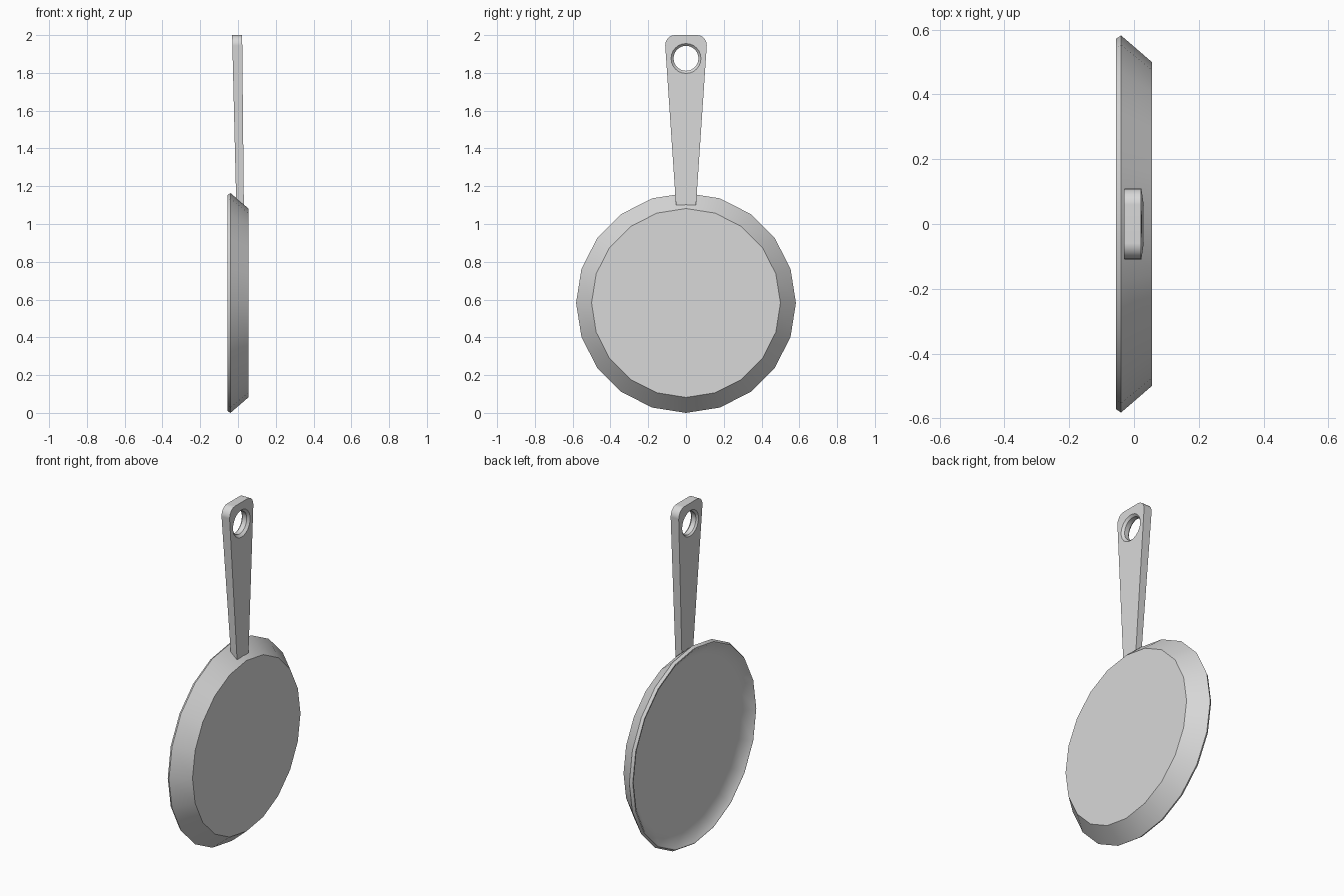
import bpy, bmesh, math

if "Cube" in bpy.data.objects:
    bpy.data.objects.remove(bpy.data.objects["Cube"])

metal = bpy.data.materials.new("light grey metal")
metal.use_nodes = True
GREY = (0.69, 0.69, 0.69, 1)
metal.diffuse_color = GREY
metal.node_tree.nodes["Principled BSDF"].inputs["Base Color"].default_value = GREY


def make_object(name, bm):
    bmesh.ops.recalc_face_normals(bm, faces=bm.faces)
    mesh = bpy.data.meshes.new(name)
    bm.to_mesh(mesh)
    bm.free()
    mesh.materials.append(metal)
    obj = bpy.data.objects.new(name, mesh)
    bpy.context.collection.objects.link(obj)
    return obj


def lathe(name, profile, sides, height):
    """Closed solid turned about the x axis from (x, radius) points."""
    bm = bmesh.new()
    rings = []
    for x, r in profile:
        angles = [2 * math.pi * i / sides for i in range(sides)]
        rings.append([bm.verts.new((x, r * math.sin(a), height + r * math.cos(a)))
                      for a in angles])
    for a, b in zip(rings, rings[1:]):
        for i in range(sides):
            j = (i + 1) % sides
            bm.faces.new((a[i], a[j], b[j], b[i]))
    bm.faces.new(rings[0])
    bm.faces.new(rings[-1])
    return make_object(name, bm)


def smooth(obj, angle):
    bpy.ops.object.select_all(action='DESELECT')
    obj.select_set(True)
    bpy.context.view_layer.objects.active = obj
    bpy.ops.object.shade_smooth_by_angle(angle=math.radians(angle))
    mod = obj.modifiers.new("Flat Faces", 'WEIGHTED_NORMAL')
    mod.keep_sharp = True


# Pan: outer base, flared wall, narrow lip, inner wall and floor
pan = lathe("pan", [(0.055, 0.50), (-0.04, 0.582), (-0.055, 0.572), (-0.055, 0.564),
                    (0.005, 0.488)], 20, 0.582)
smooth(pan, 42)

# Handle: tapered outline with rounded top corners
half = [(0.053, 1.10), (0.11, 1.945)]
for i in range(1, 6):
    a = math.radians(18 * i)
    half.append((0.06 + 0.05 * math.cos(a), 1.945 + 0.055 * math.sin(a)))
outline = half + [(-y, z) for y, z in reversed(half)]


def handle_x(z, front):
    """Handle leans back and thickens toward the top."""
    t = (z - 1.1) / 0.9
    return 0.031 - 0.009 * t if front else -0.010 - 0.021 * t


bm = bmesh.new()
front = [bm.verts.new((handle_x(z, True), y, z)) for y, z in outline]
# The rear edge of the root is raised to follow the pan wall
back = [bm.verts.new((handle_x(z, False), y, max(z, 1.135))) for y, z in outline]
bm.faces.new(front)
bm.faces.new(back)
for i in range(len(outline)):
    j = (i + 1) % len(outline)
    bm.faces.new((front[i], front[j], back[j], back[i]))
handle = make_object("handle", bm)

# Hanging hole with a chamfer on both faces
cutter = lathe("hole_cutter", [(-0.06, 0.108), (-0.018, 0.066), (0.01, 0.066), (0.052, 0.108)],
               24, 1.877)
cutter.hide_render = True
cut = handle.modifiers.new("Hanging Hole", 'BOOLEAN')
cut.operation = 'DIFFERENCE'
cut.solver = 'EXACT'
cut.object = cutter
bpy.context.view_layer.objects.active = handle
bpy.ops.object.modifier_apply(modifier=cut.name)
bpy.data.objects.remove(cutter)
smooth(handle, 30)
